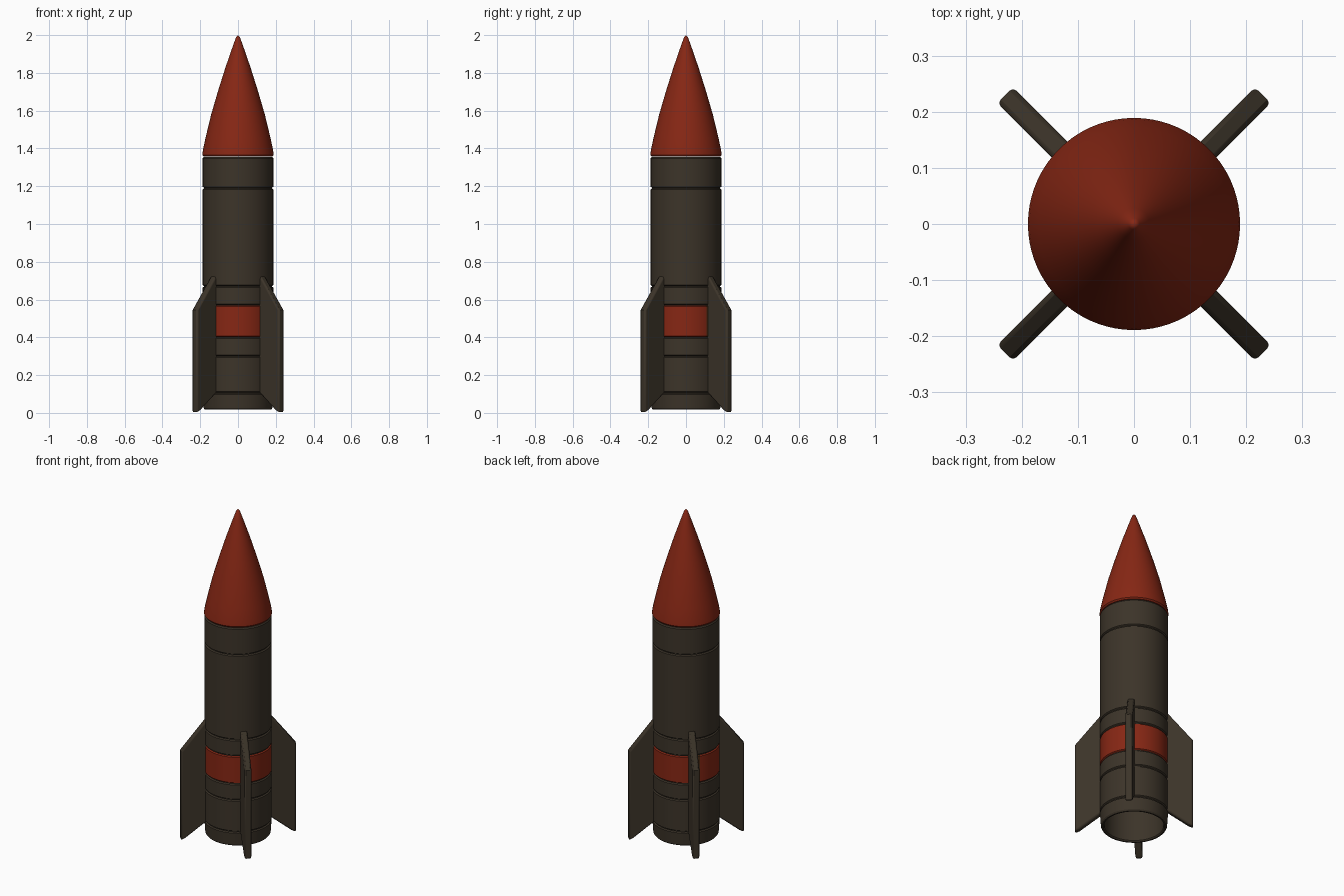
import bpy, bmesh, math

cube = bpy.data.objects.get("Cube")
if cube:
    bpy.data.objects.remove(cube, do_unlink=True)

SIDES = 72
RADIUS = 0.187


def material(name, rgb):
    m = bpy.data.materials.new(name)
    m.use_nodes = True
    m.diffuse_color = (*rgb, 1)
    bsdf = next(n for n in m.node_tree.nodes if n.type == 'BSDF_PRINCIPLED')
    bsdf.inputs["Base Color"].default_value = (*rgb, 1)
    bsdf.inputs["Roughness"].default_value = 0.7
    return m


dark = material("dark olive grey", (0.045, 0.034, 0.022))
red = material("rust red", (0.24, 0.02, 0.007))
brown = material("worn brown", (0.075, 0.026, 0.007))


def finish(name, bm, mats, angle=35):
    bmesh.ops.remove_doubles(bm, verts=bm.verts, dist=1e-5)
    bmesh.ops.recalc_face_normals(bm, faces=bm.faces)
    me = bpy.data.meshes.new(name)
    bm.to_mesh(me)
    bm.free()
    ob = bpy.data.objects.new(name, me)
    bpy.context.collection.objects.link(ob)
    for m in mats:
        me.materials.append(m)
    bpy.ops.object.select_all(action='DESELECT')
    ob.select_set(True)
    bpy.context.view_layer.objects.active = ob
    bpy.ops.object.shade_smooth_by_angle(angle=math.radians(angle))
    return ob


def lathe(name, profile, mats, angle=35, paint=None):
    """Spin a radius/height profile around the z axis."""
    bm = bmesh.new()
    vs = [bm.verts.new((r, 0, z)) for r, z in profile]
    es = [bm.edges.new(p) for p in zip(vs, vs[1:])]
    bmesh.ops.spin(bm, geom=vs + es, cent=(0, 0, 0), axis=(0, 0, 1),
                   angle=math.tau, steps=SIDES, use_duplicate=False)
    if paint:
        for f in bm.faces:
            f.material_index = paint(f.calc_center_median())
    return finish(name, bm, mats, angle)


# Hull: hollow tail, then sections split by narrow grooves
hull = [(0, 0.26), (0.163, 0.26), (0.163, 0.025), (0.168, 0.018),
        (0.176, 0.018), (0.182, 0.026)]
for z in (0.105, 0.30, 0.40, 0.57, 0.67, 1.19):
    hull += [(RADIUS, z - 0.007), (RADIUS - 0.007, z - 0.002),
             (RADIUS - 0.007, z + 0.002), (RADIUS, z + 0.007)]
hull += [(RADIUS, 1.348), (RADIUS - 0.005, 1.355), (0, 1.355)]


# Red band, with worn patches beside the two rear fins
def band_paint(c):
    if not 0.403 < c.z < 0.567 or math.hypot(c.x, c.y) < 0.17:
        return 0
    a = math.degrees(math.atan2(c.y, c.x))
    return 2 if 35 < a < 45 or 135 < a < 150 else 1


lathe("hull", hull, [dark, red, brown], 25, band_paint)

# Nose cone with a gently curved outline
lathe("nose_cone", [(0, 1.358), (0.183, 1.358), (0.189, 1.366), (0.186, 1.39),
                    (0.171, 1.46), (0.142, 1.58), (0.107, 1.70), (0.066, 1.83),
                    (0.028, 1.94), (0.010, 1.99), (0, 2.0)], [red])

# Four swept fins on the diagonals
FIN = [(0.176, 0.735), (0.325, 0.545), (0.325, 0.0), (0.30, 0.012), (0.176, 0.108)]
THICK = 0.04
names = ("rear_left_fin", "rear_right_fin", "front_right_fin", "front_left_fin")
for i, name in enumerate(names):
    bm = bmesh.new()
    face = bm.faces.new([bm.verts.new((r, -THICK / 2, z)) for r, z in FIN])
    ext = bmesh.ops.extrude_face_region(bm, geom=[face])
    moved = [v for v in ext["geom"] if isinstance(v, bmesh.types.BMVert)]
    bmesh.ops.translate(bm, verts=moved, vec=(0, THICK, 0))
    fin = finish(name, bm, [dark])
    fin.rotation_euler.z = math.radians(45 + 90 * i)
    bevel = fin.modifiers.new("rounded_edges", 'BEVEL')
    bevel.width = 0.009
    bevel.segments = 2
    bevel.limit_method = 'ANGLE'
    bevel.angle_limit = math.radians(40)
